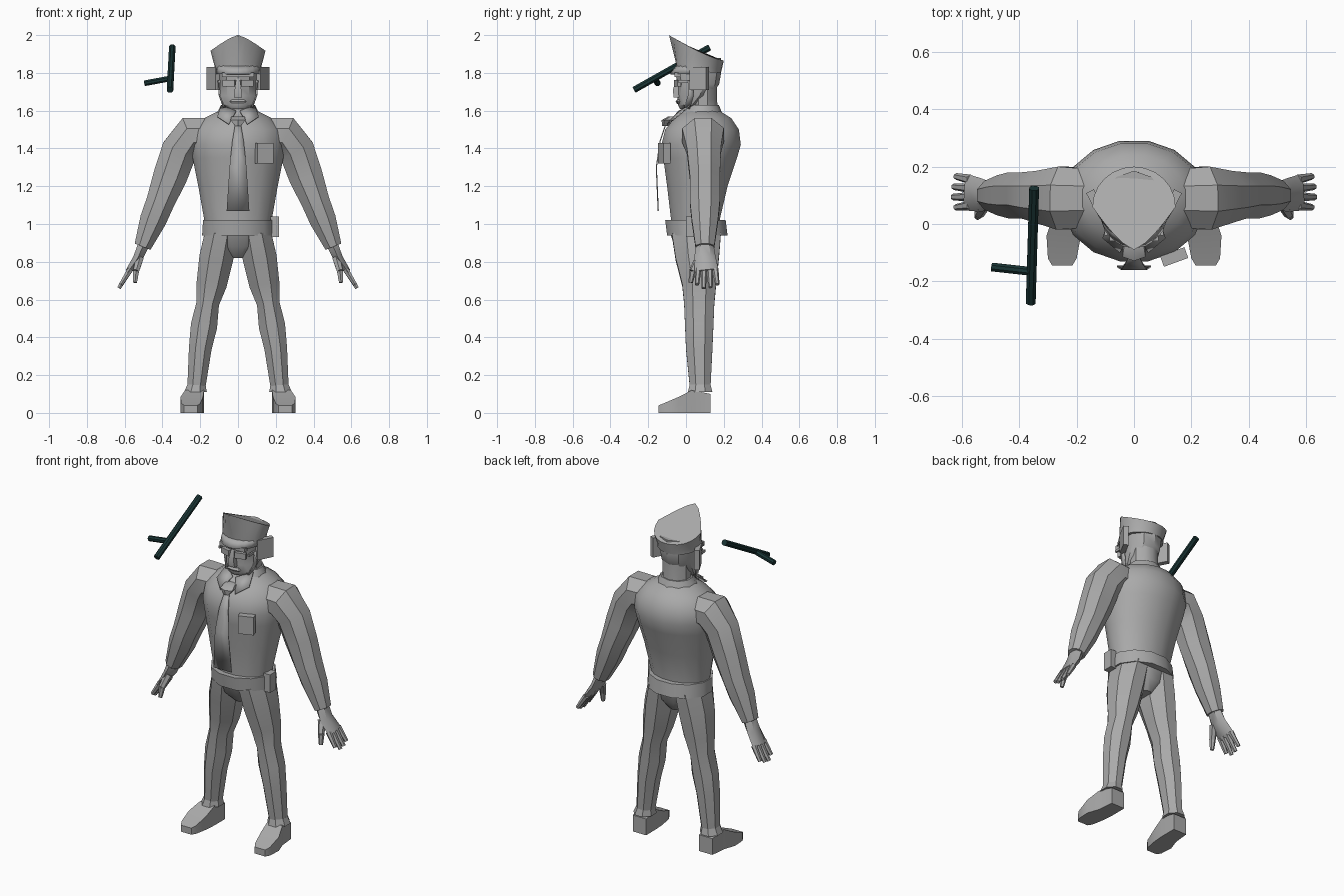
import bpy, bmesh, math
from mathutils import Vector, Matrix

if "Cube" in bpy.data.objects:
    bpy.data.objects.remove(bpy.data.objects["Cube"], do_unlink=True)

X, Y, Z = Vector((1, 0, 0)), Vector((0, 1, 0)), Vector((0, 0, 1))


def material(name, colour):
    mat = bpy.data.materials.new(name)
    mat.use_nodes = True
    mat.diffuse_color = (*colour, 1)
    mat.node_tree.nodes["Principled BSDF"].inputs["Base Color"].default_value = (*colour, 1)
    return mat


grey = material("plain grey", (0.4, 0.4, 0.4))
dark = material("dark teal", (0.01, 0.035, 0.035))


def finish(name, bm, mat=grey, mirror=False, smooth=35):
    """Turn a bmesh into an object; mirrored parts are modelled on +x."""
    bmesh.ops.recalc_face_normals(bm, faces=bm.faces)
    mesh = bpy.data.meshes.new(name)
    bm.to_mesh(mesh)
    bm.free()
    mesh.materials.append(mat)
    obj = bpy.data.objects.new(name, mesh)
    bpy.context.collection.objects.link(obj)
    if mirror:
        obj.modifiers.new("mirror", "MIRROR").use_mirror_merge = False
    if smooth:
        bpy.ops.object.select_all(action="DESELECT")
        obj.select_set(True)
        bpy.context.view_layer.objects.active = obj
        bpy.ops.object.shade_smooth_by_angle(angle=math.radians(smooth))
    return obj


def skin(bm, rings, caps=True):
    """Bridge successive closed rings of points."""
    rings = [[bm.verts.new(p) for p in ring] for ring in rings]
    for a, b in zip(rings, rings[1:]):
        for i in range(len(a)):
            j = (i + 1) % len(a)
            bm.faces.new((a[i], a[j], b[j], b[i]))
    if caps:
        bm.faces.new(rings[0])
        bm.faces.new(rings[-1])


def loft(name, sections, n=8, axis=None, **kw):
    """Tube through sections (x, y, z, radius across, radius deep), in hundredths."""
    sections = [[v / 100 for v in s] for s in sections]
    mid = [Vector(s[:3]) for s in sections]
    rings = []
    for i, s in enumerate(sections):
        t = axis or (mid[min(i + 1, len(mid) - 1)] - mid[max(i - 1, 0)]).normalized()
        u = X if abs(t.y) > 0.8 else Y
        u = (u - t * u.dot(t)).normalized()
        v = t.cross(u)
        grow = 1 / math.cos(math.pi / n)
        ring = []
        for k in range(n):
            a = math.tau * (k + 0.5) / n
            ring.append(mid[i] + v * s[3] * grow * math.cos(a) + u * s[4] * grow * math.sin(a))
        rings.append(ring)
    bm = bmesh.new()
    skin(bm, rings)
    return finish(name, bm, **kw)


def body(name, levels, n=16, **kw):
    """Upright loft from levels (z, half width, front y, back y)."""
    return loft(name, [(0, (f + b) / 2, z, w, (b - f) / 2) for z, w, f, b in levels], n, Z, **kw)


def rod(name, p, q, r, end=None, n=8, **kw):
    """Straight tube between two points, in hundredths."""
    return loft(name, [(*p, r, r), (*q, end or r, end or r)], n, **kw)


def box(name, centre, size, turn=0, **kw):
    bm = bmesh.new()
    bmesh.ops.create_cube(bm, size=0.01, matrix=Matrix.Diagonal((*size, 1)))
    place = Matrix.Translation(Vector(centre) / 100) @ Matrix.Rotation(math.radians(turn), 4, "Z")
    bm.transform(place)
    return finish(name, bm, smooth=0, **kw)


def strip(name, rows, **kw):
    """Thin sheet through pairs of points, in hundredths."""
    bm = bmesh.new()
    pairs = [[bm.verts.new(Vector(p) / 100) for p in row] for row in rows]
    for a, b in zip(pairs, pairs[1:]):
        bm.faces.new((a[0], a[1], b[1], b[0]))
    obj = finish(name, bm, **kw)
    obj.modifiers.new("thickness", "SOLIDIFY").thickness = 0.006
    return obj


# Torso, hips and belt
body("torso", [(95, 17, -8, 18), (103, 18, -8, 18), (120, 21, -10, 22), (135, 24, -12, 27),
               (142, 25, -13, 29), (150, 24, -11, 28), (156, 18, -6, 24), (161, 8, 1, 16)], smooth=50)
body("hips", [(82, 4, 0, 13), (88, 13, -6, 17), (97, 17, -9, 19)], n=12)
body("belt", [(94, 19, -10, 22), (102, 18.5, -11, 21)], n=12)
box("belt_pouch", (19.5, 3, 98.5), (4.5, 6, 11))

# Arms with cuffs and hands
loft("arm", [(14, 9, 147, 9, 10), (25, 9, 147, 10, 11), (31, 9.5, 139, 9.5, 9), (36, 10, 125, 9, 8),
             (41, 10, 112, 7.5, 8), (45, 10, 102, 7, 7), (50.5, 10, 88, 4.5, 5)], mirror=True)
loft("hand", [(50, 10, 89, 3, 4), (53, 10, 82, 2.5, 5), (58, 11, 75, 1.5, 5.5)], n=6, mirror=True)
for i in range(4):
    y = 6.5 + 3 * i
    reach = (0, 2, 1.5, 0)[i]
    rod("finger", (57, y, 76), (62 + reach / 2, y * 1.2 - 2, 68 - reach), 1.5, 1, n=6, mirror=True)
rod("thumb", (52, 7, 82), (54, 3.5, 75), 2, 1.6, n=6, mirror=True)
rod("thumb_tip", (54, 3.5, 75), (54.5, 2.5, 69), 1.6, 1, n=6, mirror=True)

# Legs with trouser cuffs and shoes
loft("leg", [(9, 5.5, 95, 8.5, 13), (11.5, 6, 82, 9, 11.5), (14, 7, 68, 8, 9), (16, 7, 58, 6, 8),
             (18, 7, 46, 7, 7.5), (20, 7, 34, 6, 7), (22, 7.5, 14, 4.8, 5.5)], mirror=True)
loft("trouser_cuff", [(22, 7.5, 15, 4.8, 5.5), (22.5, 7.5, 11, 6, 6.5)], axis=-Z, mirror=True)
loft("shoe", [(22.5, 13, 5, 5, 4.5), (23, 3, 6, 6, 5), (24.5, -4, 4.2, 4.2, 6), (25, -12, 2.5, 2.5, 5),
              (25, -14.5, 2, 2, 3.5)], n=4, axis=-Y, mirror=True)

# Collar, tie and chest pocket
body("collar", [(155, 13, -5, 20), (163, 9, 1, 17)], n=10)
strip("collar_flap", [((1, -4, 160), (9, 2, 163)), ((5, -10, 153), (11, -5, 157))], mirror=True)
loft("tie_knot", [(0, -7, 157, 3.5, 2), (0, -10, 155, 4, 2.5), (0, -11, 152, 1.5, 1.5)], n=6, axis=-Z)
strip("tie", [((-w, y, z), (w, y, z)) for w, y, z in
              [(1.5, -11, 153), (3, -14, 144), (4.5, -16, 130), (6, -15, 107)]])
box("chest_pocket", (14, -11.5, 137.5), (9, 4, 11), turn=20)

# Neck and head
body("neck", [(156, 8, 1, 17), (166, 8, 2, 16), (175, 8, 2, 16)], n=10)
body("head", [(161, 5, -3, 4), (163, 8, -4, 7), (168, 9.5, -4, 13), (174, 9.5, -4, 17),
              (180, 10, -5, 18), (188, 10, -4, 18)], n=10)
box("ear", (13, 7, 177), (3, 10, 12), turn=-28, mirror=True)
loft("nose", [(0, -4, 177, 1, 1), (0, -5, 171, 1.8, 2), (0, -4.5, 167, 2.2, 2)], n=4, axis=-Z)
box("brow", (0, -4.5, 179), (17, 3, 2.5))
box("glasses_lens", (4.8, -4.5, 174.5), (6.5, 2, 3.5), turn=15, mirror=True)
box("glasses_arm", (9.8, 0, 175.5), (1, 8, 1.5), mirror=True)
loft("lips", [(0, -3.5, 166, 3, 1), (0, -4, 164.8, 4.5, 1.3), (0, -3.5, 163.5, 3, 1)], n=6, axis=-Z)
strip("chin_strap", [((10.2, 1, 176), (10.2, 4, 176)), ((9.6, 1, 168), (9.6, 4, 168)),
                     ((7, -1, 162), (7, 2, 161))], mirror=True)


# Peaked cap: a band, a crown that rises to a point at the front, and a visor
def cap_ring(width, front, back, low, high, point):
    ring = []
    for k in range(24):
        a = math.tau * k / 24
        c, s = math.cos(a), math.sin(a)
        depth = -(1 - abs(c) ** point) if s < 0 and point else s
        y = 0.06 + depth * (0.06 - front if s < 0 else back - 0.06)
        t = (back - y) / (back - front)
        ring.append((width * c, y, low + (high - low) * t ** 1.3))
    return ring


bm = bmesh.new()
skin(bm, [cap_ring(0.125, -0.05, 0.185, 1.80, 1.82, 0), cap_ring(0.125, -0.055, 0.19, 1.82, 1.86, 0),
          cap_ring(0.145, -0.09, 0.20, 1.865, 2.0, 1.4)])
finish("cap", bm)
arc = [math.radians(a) for a in range(-170, -9, 20)]
strip("cap_visor", [((12 * math.cos(a), 5 + 10 * math.sin(a), 184),
                     (11.8 * math.cos(a), 4 + 12.5 * math.sin(a), 179.5)) for a in arc])

# Side-handled baton floating by the right shoulder
rod("baton", (-36, -27.5, 171), (-34.8, 12.5, 193.5), 1.7, mat=dark)
rod("baton_handle", (-36, -16.5, 177), (-49.5, -15, 174.5), 1.5, mat=dark)
